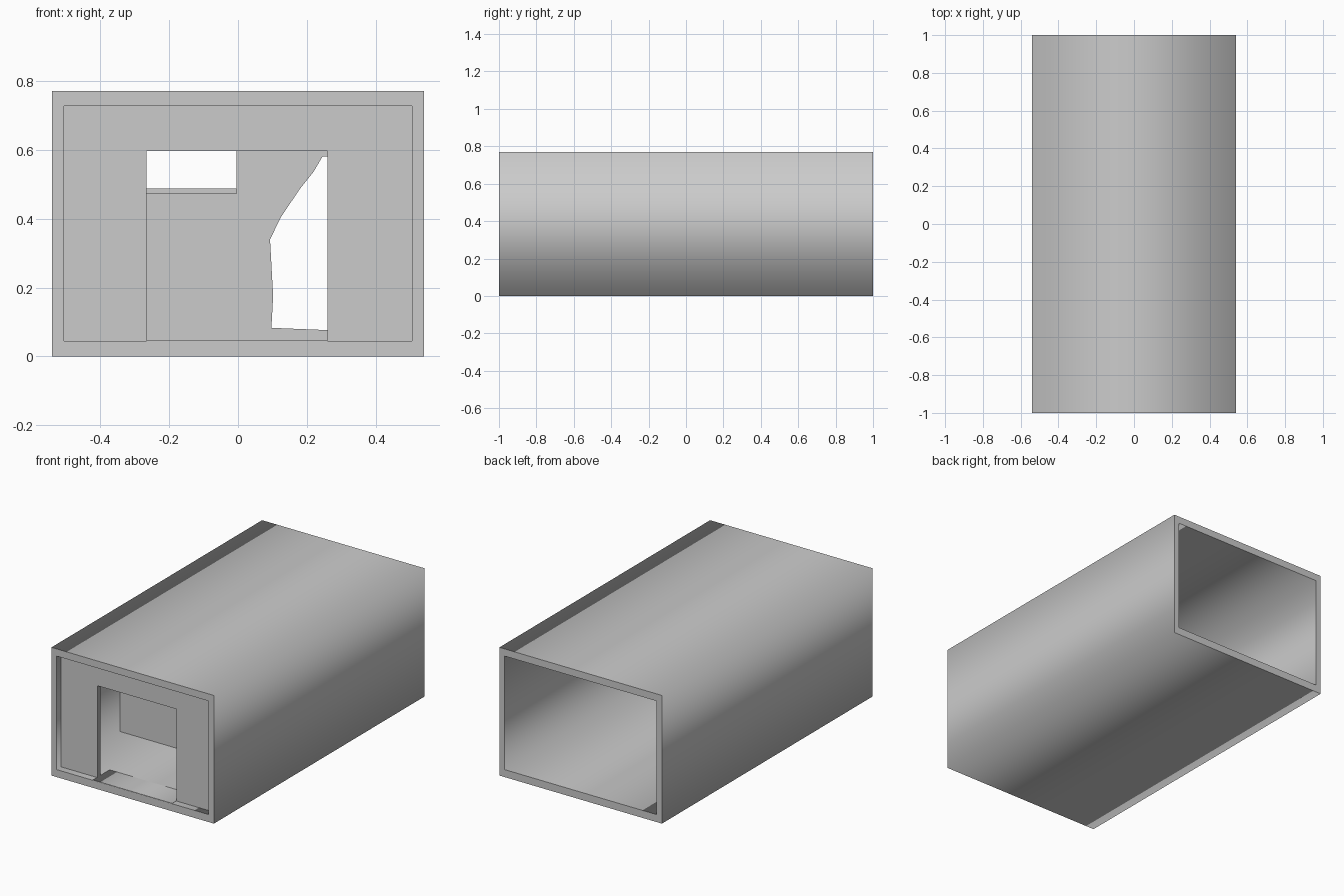
import bpy
from math import pi

if "Cube" in bpy.data.objects:
    bpy.data.objects.remove(bpy.data.objects["Cube"])


def rect(x0, x1, z0, z1):
    return [(x0, z0), (x1, z0), (x1, z1), (x0, z1)]


def extruded(name, loops, y0, y1):
    """Filled front-view outline (further loops are holes) extruded from y0 to y1."""
    curve = bpy.data.curves.new(name, 'CURVE')
    curve.dimensions = '2D'
    curve.fill_mode = 'BOTH'
    curve.extrude = (y1 - y0) / 2
    for pts in loops:
        s = curve.splines.new('POLY')
        s.points.add(len(pts) - 1)
        for p, (x, z) in zip(s.points, pts):
            p.co = (x, z, 0, 1)
        s.use_cyclic_u = True
    ob = bpy.data.objects.new(name, curve)
    bpy.context.collection.objects.link(ob)
    ob.location.y = (y0 + y1) / 2
    ob.rotation_euler.x = pi / 2
    bpy.ops.object.select_all(action='DESELECT')
    ob.select_set(True)
    bpy.context.view_layer.objects.active = ob
    bpy.ops.object.convert(target='MESH')
    return ob


IN, FLOOR, CEIL = 0.505, 0.045, 0.727

# Open-ended outer shell
extruded("outer_shell", [rect(-0.54, 0.54, 0, 0.77), rect(-IN, IN, FLOOR, CEIL)], -1, 1)

# Recessed front wall with a doorway
DL, DR, DT = -0.265, 0.26, 0.597
extruded("front_wall", [[(-IN, FLOOR), (DL, FLOOR), (DL, DT), (DR, DT), (DR, FLOOR),
                         (IN, FLOOR), (IN, CEIL), (-IN, CEIL)]], -0.957, -0.925)

# Inner partition with a serving window and a ragged broken hole
window = rect(-0.43, -0.005, 0.472, 0.64)
hole = [(0.097, 0.083), (0.102, 0.175), (0.093, 0.34), (0.125, 0.405), (0.18, 0.487),
        (0.22, 0.537), (0.245, 0.58), (0.30, 0.582), (0.36, 0.51), (0.42, 0.41),
        (0.43, 0.30), (0.41, 0.17), (0.42, 0.07)]
extruded("partition_wall", [rect(-IN, IN, FLOOR, CEIL), window, hole], -0.40, -0.37)

# Window counter
extruded("window_counter", [rect(-0.43, -0.005, 0.472, 0.487)], -0.44, -0.33)

# Thin threshold plate on the floor of the doorway
extruded("threshold", [rect(DL, DR, FLOOR - 0.002, FLOOR + 0.002)], -0.999, -0.84)
